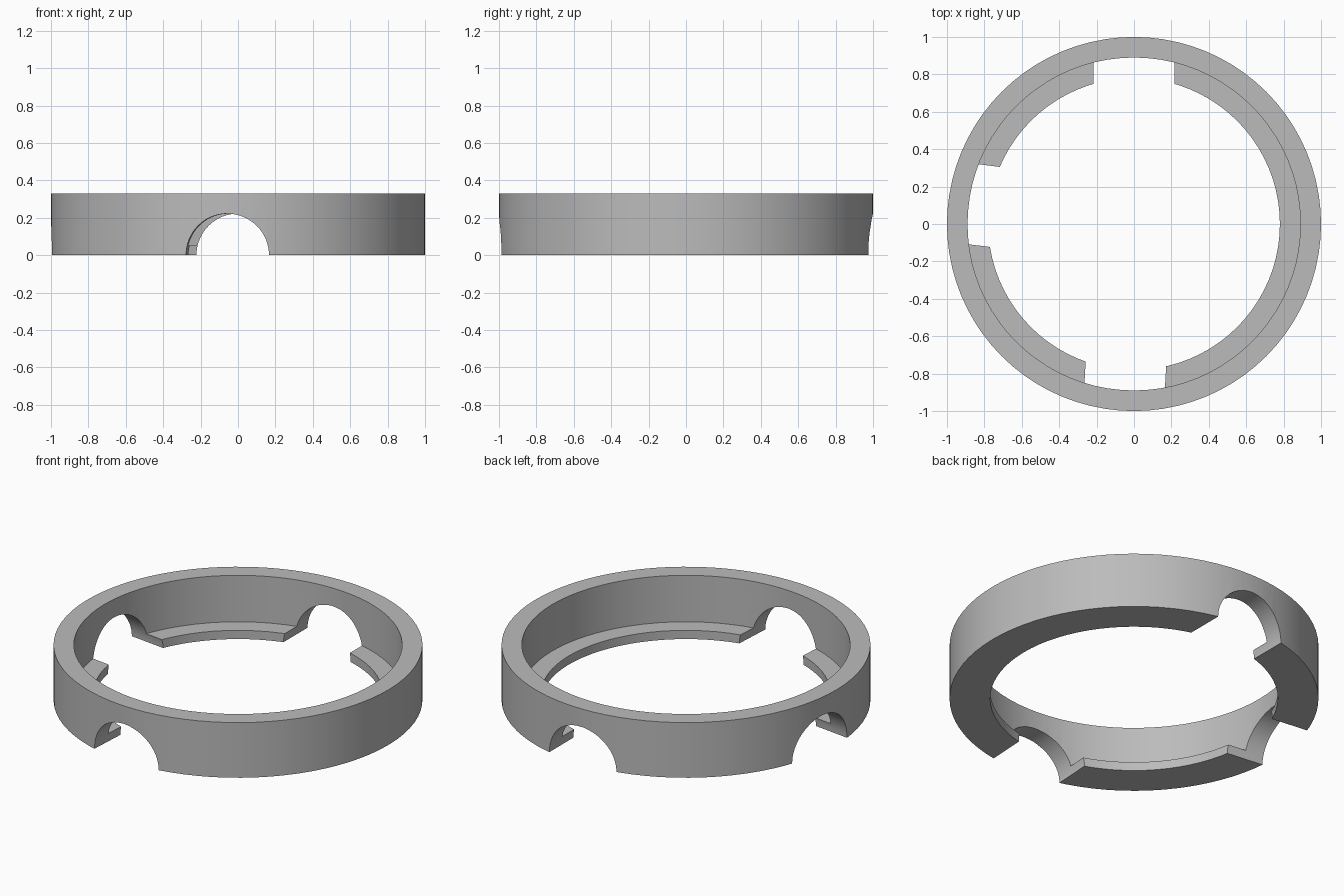
import bpy
import bmesh
from math import radians, pi, cos, sin
from mathutils import Matrix, Vector

cube = bpy.data.objects.get("Cube")
if cube:
    bpy.data.objects.remove(cube, do_unlink=True)

OUTER, INNER, LIP = 1.0, 0.89, 0.78
HEIGHT, LIP_HEIGHT = 0.33, 0.052
NOTCH_RADIUS = 0.222
NOTCH_ANGLES = (90, 173, 266.7)
SEGMENTS = 80

grey = bpy.data.materials.new("plain grey")
grey.use_nodes = True
colour = (0.5, 0.5, 0.5, 1)
grey.diffuse_color = colour
grey.node_tree.nodes["Principled BSDF"].inputs["Base Color"].default_value = colour


def add_object(name, bm):
    bmesh.ops.recalc_face_normals(bm, faces=bm.faces)
    mesh = bpy.data.meshes.new(name)
    bm.to_mesh(mesh)
    bm.free()
    mesh.materials.append(grey)
    obj = bpy.data.objects.new(name, mesh)
    bpy.context.collection.objects.link(obj)
    return obj


# Ring with an inner lip at the foot, from a revolved L-shaped profile
profile = [(LIP, 0), (OUTER, 0), (OUTER, HEIGHT), (INNER, HEIGHT),
           (INNER, LIP_HEIGHT), (LIP, LIP_HEIGHT)]
bm = bmesh.new()
loops = []
for i in range(SEGMENTS):
    a = 2 * pi * i / SEGMENTS
    loops.append([bm.verts.new((r * cos(a), r * sin(a), z)) for r, z in profile])
for i, loop in enumerate(loops):
    following = loops[(i + 1) % SEGMENTS]
    for j in range(len(profile)):
        k = (j + 1) % len(profile)
        bm.faces.new((loop[j], following[j], following[k], loop[k]))
ring = add_object("notched_ring", bm)

# Radial cylinders that cut the three arched notches
for number, angle in enumerate(NOTCH_ANGLES, 1):
    bm = bmesh.new()
    turn = Matrix.Rotation(radians(angle), 4, "Z")
    place = turn @ Matrix.Translation(Vector((0.9, 0, 0))) @ Matrix.Rotation(pi / 2, 4, "Y")
    bmesh.ops.create_cone(bm, cap_ends=True, segments=64, radius1=NOTCH_RADIUS,
                          radius2=NOTCH_RADIUS, depth=0.6, matrix=place)
    cutter = add_object(f"notch_cutter_{number}", bm)
    cutter.hide_render = True
    cutter.hide_set(True)
    cut = ring.modifiers.new(f"notch_{number}", "BOOLEAN")
    cut.operation = "DIFFERENCE"
    cut.solver = "EXACT"
    cut.object = cutter

# Apply the cuts and remove the cutters
bpy.context.view_layer.update()
result = bpy.data.meshes.new_from_object(
    ring.evaluated_get(bpy.context.evaluated_depsgraph_get()))
cutters = [m.object for m in ring.modifiers]
ring.modifiers.clear()
ring.data = result
for cutter in cutters:
    bpy.data.objects.remove(cutter, do_unlink=True)

# Smooth curved walls with crisp rims
bpy.ops.object.select_all(action="DESELECT")
ring.select_set(True)
bpy.context.view_layer.objects.active = ring
bpy.ops.object.shade_smooth_by_angle(angle=radians(30))
